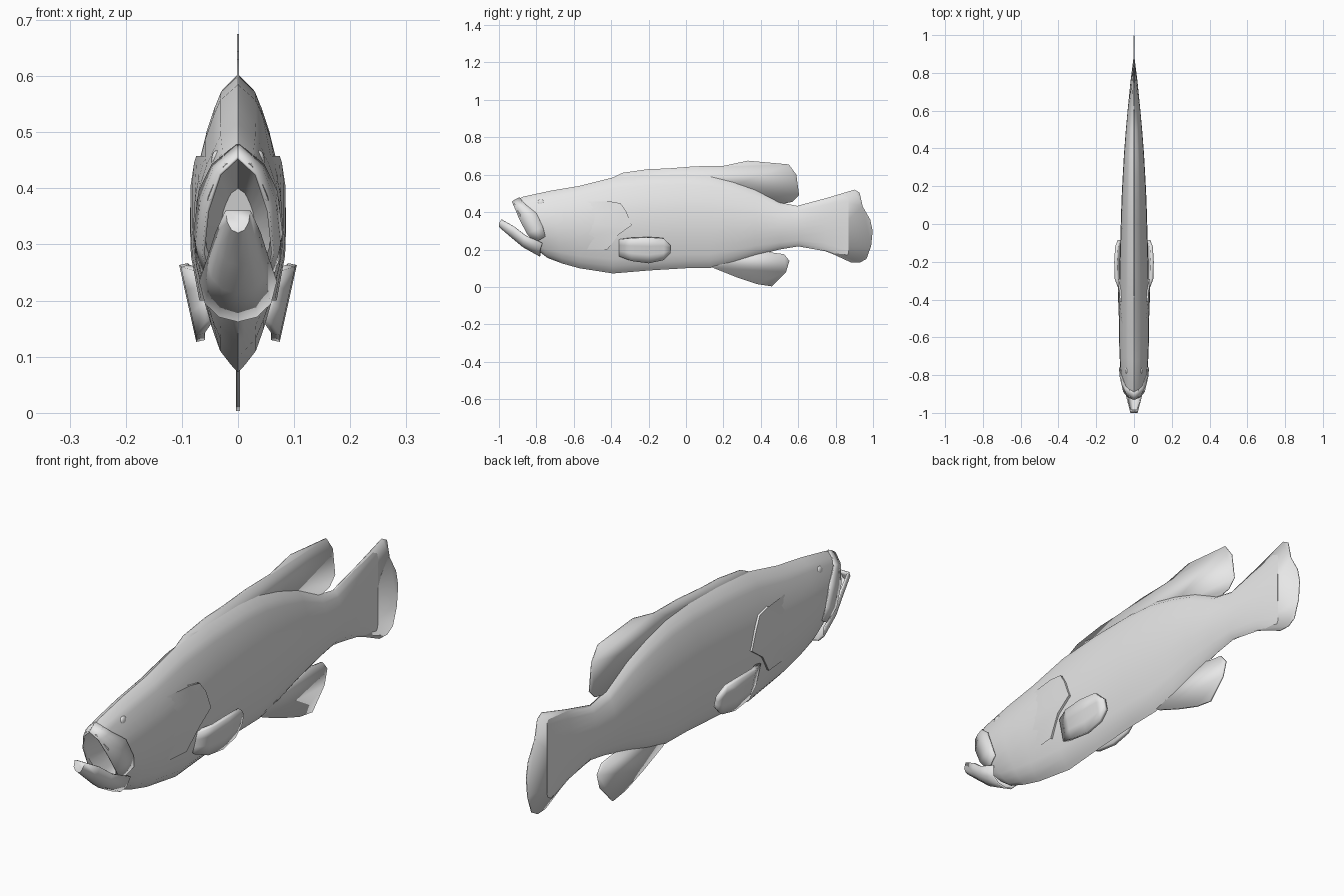
import bpy, bmesh, math
from mathutils import Matrix

cube = bpy.data.objects.get("Cube")
if cube:
    bpy.data.objects.remove(cube, do_unlink=True)

grey = bpy.data.materials.new("pale_grey")
grey.use_nodes = True
grey.diffuse_color = (0.8, 0.8, 0.8, 1)
grey.node_tree.nodes["Principled BSDF"].inputs["Base Color"].default_value = (0.8, 0.8, 0.8, 1)


def finish(name, bm, thickness=0, mirror=False, angle=50):
    """Turn a bmesh into a smooth grey object, optionally thickened and mirrored."""
    bmesh.ops.recalc_face_normals(bm, faces=bm.faces)
    mesh = bpy.data.meshes.new(name)
    bm.to_mesh(mesh)
    bm.free()
    mesh.materials.append(grey)
    obj = bpy.data.objects.new(name, mesh)
    bpy.context.collection.objects.link(obj)
    bpy.ops.object.select_all(action='DESELECT')
    obj.select_set(True)
    bpy.context.view_layer.objects.active = obj
    bpy.ops.object.shade_smooth_by_angle(angle=math.radians(angle))
    if thickness:
        mod = obj.modifiers.new("thickness", 'SOLIDIFY')
        mod.thickness = thickness
        mod.offset = 0
    if mirror:
        obj.modifiers.new("mirror", 'MIRROR')
    return obj


def loft(rows, closed=False, caps=()):
    """Skin a list of equal-length point rows; caps lists the rows to fill."""
    bm = bmesh.new()
    grid = [[bm.verts.new(p) for p in row] for row in rows]
    n = len(rows[0])
    for a, b in zip(grid, grid[1:]):
        for i in range(n if closed else n - 1):
            j = (i + 1) % n
            bm.faces.new((a[i], a[j], b[j], b[i]))
    for k in caps:
        bm.faces.new(grid[k])
    return bm


def plate(name, outline, thickness=0.004):
    """Thin upright fin on the centre plane from a (y, z) outline."""
    bm = bmesh.new()
    bm.faces.new([bm.verts.new((0, y, z)) for y, z in outline])
    return finish(name, bm, thickness)


def lerp(a, b, t):
    return a + (b - a) * t


# Cross-section: (height fraction, width fraction) from belly to back
PROFILE = [(0, 0), (0.025, 0.15), (0.075, 0.4), (0.15, 0.57), (0.24, 0.74), (0.37, 0.93),
           (0.52, 1), (0.64, 0.96), (0.72, 0.88), (0.81, 0.73), (0.89, 0.55), (0.945, 0.4), (1, 0)]

# Upright stations behind the head: y, top z, bottom z, half width
TRUNK = [(-0.57, 0.54, 0.10, 0.08), (-0.39, 0.585, 0.072, 0.08), (-0.2, 0.60, 0.088, 0.076),
         (0, 0.603, 0.10, 0.07), (0.13, 0.592, 0.102, 0.066), (0.25, 0.562, 0.13, 0.06),
         (0.37, 0.52, 0.167, 0.053), (0.5, 0.452, 0.20, 0.043), (0.6, 0.432, 0.217, 0.034),
         (0.75, 0.472, 0.19, 0.019), (0.87, 0.50, 0.14, 0.004)]

# Slanted head rings: top y, top z, bottom y, bottom z, half width (throat, lips, head)
HEAD = [(-0.70, 0.40, -0.66, 0.25, 0.03), (-0.925, 0.455, -0.80, 0.20, 0.06),
        (-0.87, 0.483, -0.74, 0.155, 0.069), (-0.72, 0.515, -0.66, 0.125, 0.077)]


def ring(ty, tz, by, bz, w):
    right = [(w * f, lerp(by, ty, t), lerp(bz, tz, t)) for t, f in PROFILE]
    left = [(-x, y, z) for x, y, z in right[-2:0:-1]]
    return right + left


# Body with open mouth and tapering tail root
rings = [ring(*h) for h in HEAD] + [ring(y, top, y, bot, w) for y, top, bot, w in TRUNK]
finish("body", loft(rings, closed=True, caps=(0, -1)), angle=55)


def half_width(y, z):
    """Half width of the trunk surface at a side-view position."""
    for a, b in zip(TRUNK, TRUNK[1:]):
        if a[0] <= y <= b[0]:
            k = (y - a[0]) / (b[0] - a[0])
            top, bot, w = (lerp(a[i], b[i], k) for i in (1, 2, 3))
            t = (z - bot) / (top - bot)
            for (t0, f0), (t1, f1) in zip(PROFILE, PROFILE[1:]):
                if t0 <= t <= t1:
                    return w * lerp(f0, f1, (t - t0) / (t1 - t0))
    return 0


# Gill covers: flush at the front, lifted at the rear edge, folded back in
GILL_EDGE = [(-0.42, 0.20), (-0.36, 0.28), (-0.29, 0.33), (-0.32, 0.405), (-0.35, 0.447), (-0.41, 0.458)]
rows = []
for ye, z in GILL_EDGE:
    row = []
    for k, lift in [(0, -0.003), (0.35, 0.002), (0.7, 0.006), (1, 0.009), (1, -0.01)]:
        y = lerp(-0.56, ye, k)
        row.append((half_width(y, z) + lift, y, z))
    rows.append(row)
finish("gill_cover", loft(rows), mirror=True)

# Upper lip plates flanking the mouth
LIP_FRONT = [(0, -0.93, 0.455), (0.032, -0.917, 0.425), (0.054, -0.89, 0.36),
             (0.062, -0.85, 0.285), (0.05, -0.81, 0.235)]
LIP_BACK = [(0, -0.89, 0.478), (0.045, -0.86, 0.442), (0.068, -0.80, 0.395),
            (0.077, -0.765, 0.32), (0.07, -0.752, 0.27)]
middle = [(lerp(a[0], b[0], 0.5) + 0.004, lerp(a[1], b[1], 0.5), lerp(a[2], b[2], 0.5))
          for a, b in zip(LIP_FRONT, LIP_BACK)]
middle[0] = (0, -0.91, 0.468)
finish("upper_lip", loft([LIP_FRONT, middle, LIP_BACK]), 0.005, mirror=True)

# Lower jaw: a trough narrowing to the chin (y, rim z, keel z, half width)
JAW = [(-0.997, 0.36, 0.322, 0.02), (-0.93, 0.322, 0.265, 0.037),
       (-0.87, 0.275, 0.215, 0.052), (-0.78, 0.235, 0.165, 0.066)]
rows = []
for y, rim, keel, w in JAW:
    half = [(w, y + 0.012, rim), (w * 0.85, y, lerp(keel, rim, 0.45)), (w * 0.5, y, lerp(keel, rim, 0.12))]
    rows.append(half + [(0, y, keel)] + [(-x, a, z) for x, a, z in half[::-1]])
finish("lower_jaw", loft(rows, caps=(0,)), 0.007)

# Eyes: flattened domes on the sides of the head
bm = bmesh.new()
bmesh.ops.create_uvsphere(bm, u_segments=12, v_segments=8, radius=0.02,
                          matrix=Matrix.Translation((0.038, -0.775, 0.45)) @ Matrix.Diagonal((0.5, 1, 0.9, 1)))
finish("eye", bm, mirror=True)

# Pectoral fins: thick paddles leaning outward (y, top z, bottom z, inward shift)
PADDLE = [(-0.355, 0.255, 0.165, 0.025), (-0.29, 0.262, 0.14, 0.002), (-0.2, 0.265, 0.128, 0),
          (-0.12, 0.26, 0.145, 0.004), (-0.085, 0.225, 0.18, 0.01)]
rows = []
for y, top, bot, shift in PADDLE:
    heights = [lerp(bot, top, k / 3) for k in range(4)]
    rows.append([(0.067 + 0.03 * (z - 0.13) / 0.135 - shift, y, z) for z in heights])
finish("pectoral_fin", loft(rows), 0.016, mirror=True, angle=40)

# Centre-line fins
plate("dorsal_fin", [(-0.42, 0.56), (-0.385, 0.588), (-0.34, 0.61), (-0.2, 0.63), (-0.1, 0.633),
                     (0.05, 0.645), (0.2, 0.647), (0.33, 0.675), (0.55, 0.655), (0.59, 0.60),
                     (0.605, 0.49), (0.57, 0.455), (0.51, 0.443), (0.45, 0.42), (0.2, 0.52), (0, 0.55)])
plate("anal_fin", [(0.13, 0.115), (0.15, 0.10), (0.27, 0.052), (0.38, 0.015), (0.46, 0.003), (0.535, 0.08),
                   (0.553, 0.14), (0.525, 0.175), (0.45, 0.185), (0.4, 0.21), (0.27, 0.17)], 0.008)
plate("tail_fin", [(0.58, 0.42), (0.6, 0.435), (0.75, 0.475), (0.9, 0.52), (0.928, 0.505), (0.945, 0.43),
                   (0.985, 0.36), (0.998, 0.30), (0.99, 0.22), (0.965, 0.15), (0.93, 0.13),
                   (0.88, 0.132), (0.78, 0.178), (0.7, 0.207), (0.6, 0.216), (0.58, 0.23)])
